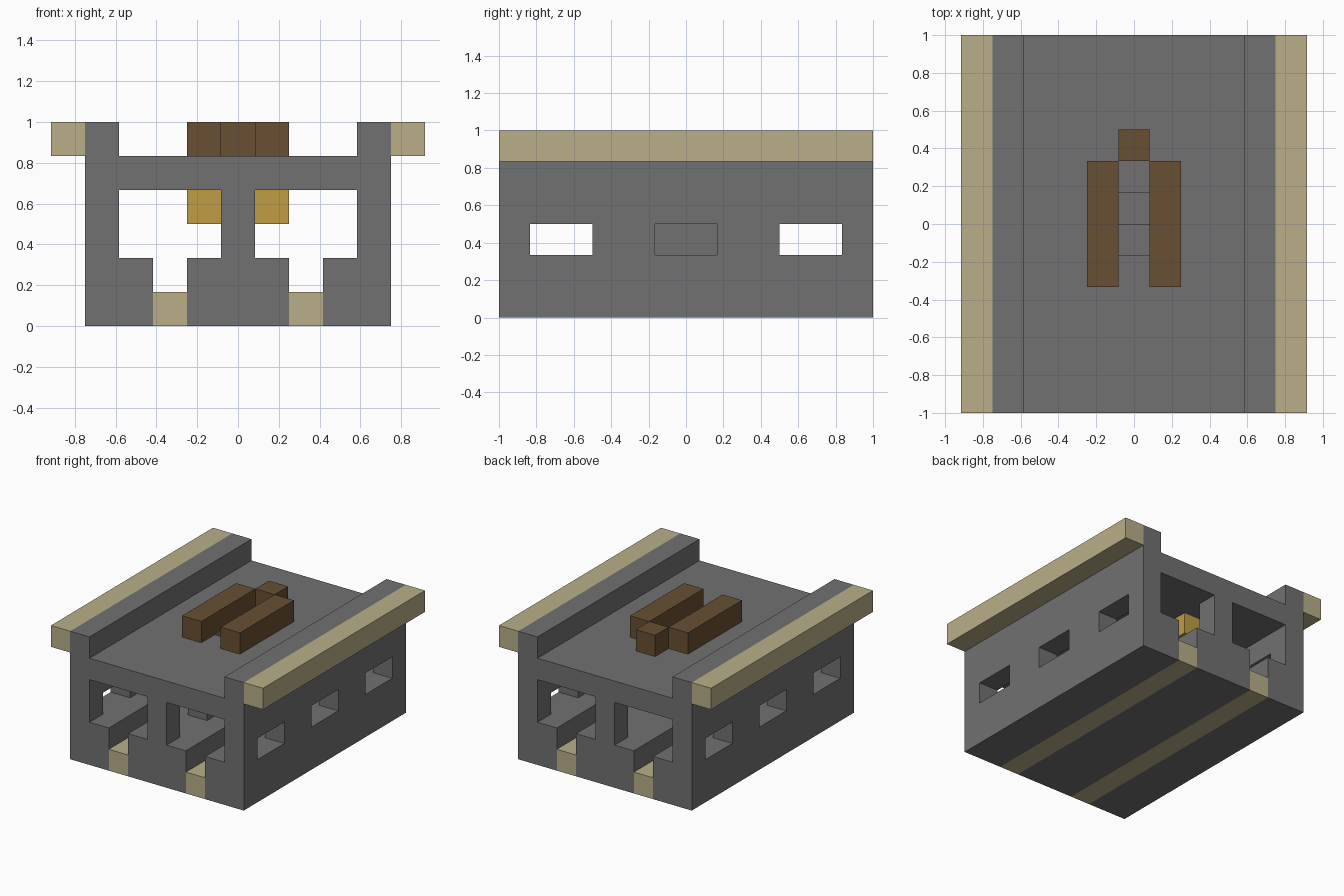
import bpy
import bmesh

U = 1 / 6  # building module: every part sits on this grid

if "Cube" in bpy.data.objects:
    bpy.data.objects.remove(bpy.data.objects["Cube"], do_unlink=True)


def material(name, rgb):
    mat = bpy.data.materials.new(name)
    mat.use_nodes = True
    mat.diffuse_color = (*rgb, 1)
    mat.node_tree.nodes["Principled BSDF"].inputs["Base Color"].default_value = (*rgb, 1)
    return mat


stone = material("grey stone", (0.165, 0.165, 0.165))
sand = material("pale sandstone", (0.49, 0.43, 0.25))
wood = material("brown wood", (0.14, 0.08, 0.034))
gold = material("lantern gold", (0.53, 0.34, 0.06))


def extrude(name, outline, axis, start, end, mat):
    """Extrude a flat outline along x or y, in modules."""
    bm = bmesh.new()

    def place(a, b, depth):
        point = (depth, a, b) if axis == "x" else (a, depth, b)
        return [c * U for c in point]

    face = bm.faces.new([bm.verts.new(place(a, b, start)) for a, b in outline])
    ext = bmesh.ops.extrude_face_region(bm, geom=[face])
    shift = place(0, 0, end - start)
    bmesh.ops.translate(bm, vec=shift,
                        verts=[v for v in ext["geom"] if isinstance(v, bmesh.types.BMVert)])
    bmesh.ops.recalc_face_normals(bm, faces=bm.faces)
    mesh = bpy.data.meshes.new(name)
    bm.to_mesh(mesh)
    bm.free()
    mesh.materials.append(mat)
    obj = bpy.data.objects.new(name, mesh)
    bpy.context.scene.collection.objects.link(obj)
    return obj


def box(name, x, y, z, mat):
    (x0, x1), (z0, z1) = x, z
    return extrude(name, [(x0, z0), (x1, z0), (x1, z1), (x0, z1)], "y", *y, mat)


def cut(obj, cutter):
    cutter.hide_render = True
    cutter.hide_set(True)
    mod = obj.modifiers.new("opening", "BOOLEAN")
    mod.operation = "DIFFERENCE"
    mod.solver = "EXACT"
    mod.object = cutter


LENGTH = (-6, 6)

# Side walls with inner ledges, window openings, eaves and floor channels
for side, s in (("left", 1), ("right", -1)):
    def span(a, b):
        return tuple(sorted((s * a, s * b)))

    outline = [(2.5, 0), (4.5, 0), (4.5, 6), (3.5, 6), (3.5, 2), (2.5, 2)]
    wall = extrude(side + "_wall", [(s * x, z) for x, z in outline], "y", *LENGTH, stone)
    for i, y in enumerate((-4, 0, 4)):
        cut(wall, box(f"{side}_window_cutter_{i}", span(3, 5), (y - 1, y + 1), (2, 3), stone))
    box(side + "_eave", span(4.5, 5.5), LENGTH, (5, 6), sand)
    box(side + "_floor_channel", span(1.5, 2.5), LENGTH, (0, 1), sand)
    box(side + "_stair_rail", span(0.5, 1.5), (-2, 2), (5, 6), wood)
    box(side + "_lantern", span(0.5, 1.5), (-1, 0), (3, 4), gold)

# Central platform and upper deck with the stairwell
box("platform", (-1.5, 1.5), LENGTH, (0, 2), stone)
deck = box("deck", (-3.5, 3.5), LENGTH, (4, 5), stone)
cut(deck, box("stairwell_cutter", (-0.5, 0.5), (-1, 2), (3, 6), stone))
box("end_stair_rail", (-0.5, 0.5), (2, 3), (5, 6), wood)

# Stair core stepping down towards the back
extrude("stairs", [(-3, 2), (1, 2), (1, 3), (0, 3), (0, 4), (-3, 4)],
        "x", -0.5, 0.5, stone)

# Pillars and hanging lanterns at both ends
for end, s in (("front", -1), ("back", 1)):
    box(end + "_pillar", (-0.5, 0.5), sorted((5 * s, 6 * s)), (2, 4), stone)
    box(end + "_lantern", (-0.5, 0.5), sorted((3 * s, 4 * s)), (3, 4), gold)
